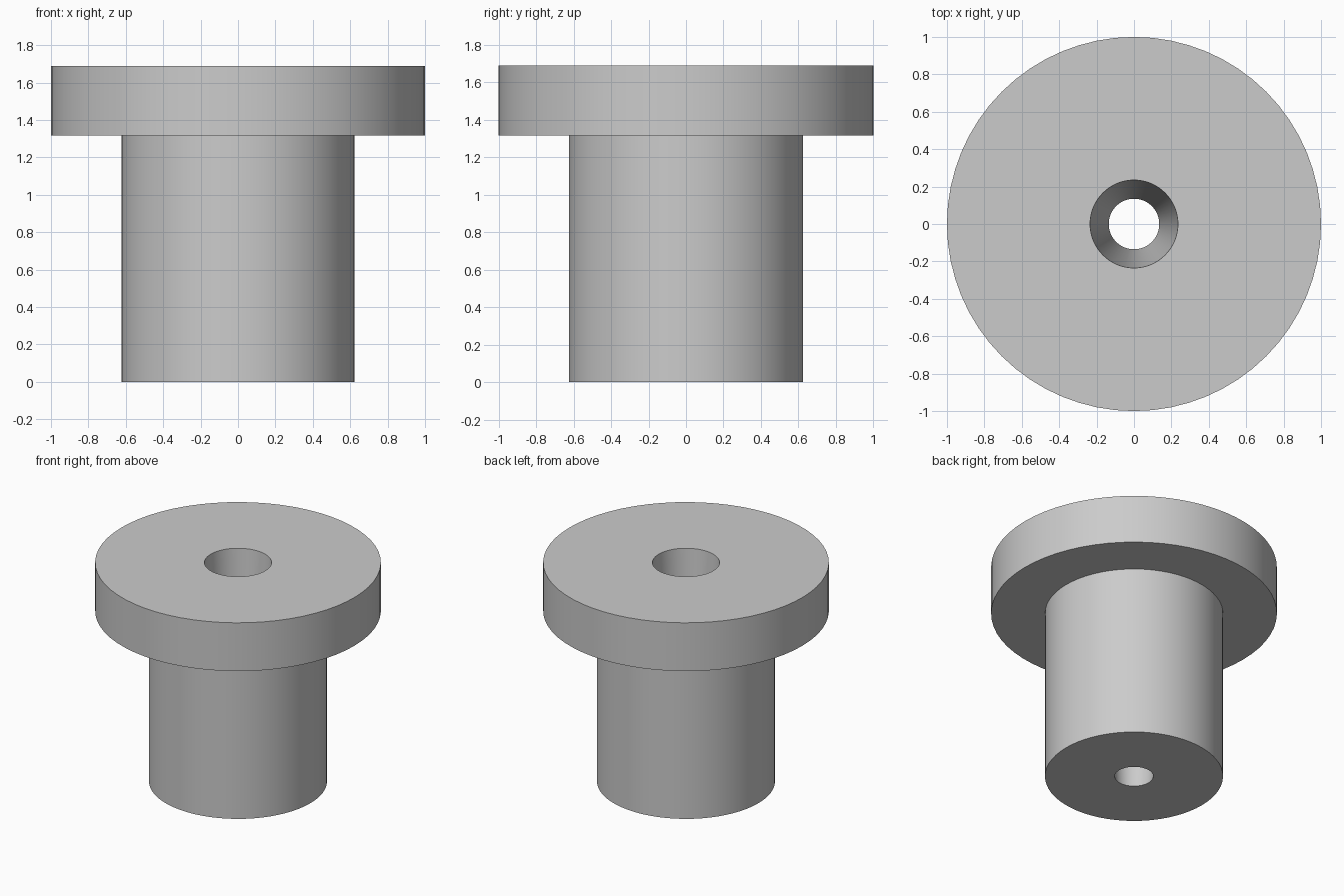
import bpy, bmesh, math

cube = bpy.data.objects.get("Cube")
if cube:
    bpy.data.objects.remove(cube, do_unlink=True)

SEGMENTS = 64
HEIGHT = 1.69
FLANGE_BOTTOM = 1.317
SHAFT_RADIUS = 0.623
FLANGE_RADIUS = 1.0
BORE_BOTTOM = 0.135
BORE_TOP = 0.235

# Plain grey material
grey = bpy.data.materials.new("plain grey")
grey.use_nodes = True
color = (0.6, 0.6, 0.6, 1)
grey.diffuse_color = color
grey.node_tree.nodes["Principled BSDF"].inputs["Base Color"].default_value = color

# Closed radius/height outline: shaft, flange and tapered through bore
profile = [
    (BORE_BOTTOM, 0),
    (SHAFT_RADIUS, 0),
    (SHAFT_RADIUS, FLANGE_BOTTOM),
    (FLANGE_RADIUS, FLANGE_BOTTOM),
    (FLANGE_RADIUS, HEIGHT),
    (BORE_TOP, HEIGHT),
]

# Revolve the outline around the vertical axis
bm = bmesh.new()
verts = [bm.verts.new((r, 0, z)) for r, z in profile]
edges = [bm.edges.new((a, b)) for a, b in zip(verts, verts[1:] + verts[:1])]
bmesh.ops.spin(bm, geom=verts + edges, cent=(0, 0, 0), axis=(0, 0, 1),
               angle=math.tau, steps=SEGMENTS, use_merge=True)
bmesh.ops.remove_doubles(bm, verts=bm.verts, dist=0.0001)
bmesh.ops.recalc_face_normals(bm, faces=bm.faces)

mesh = bpy.data.meshes.new("flanged_bushing")
bm.to_mesh(mesh)
bm.free()
mesh.materials.append(grey)
bushing = bpy.data.objects.new("flanged_bushing", mesh)
bpy.context.collection.objects.link(bushing)

# Smooth round walls, crisp rims
bpy.ops.object.select_all(action="DESELECT")
bushing.select_set(True)
bpy.context.view_layer.objects.active = bushing
bpy.ops.object.shade_smooth_by_angle(angle=math.radians(30))
